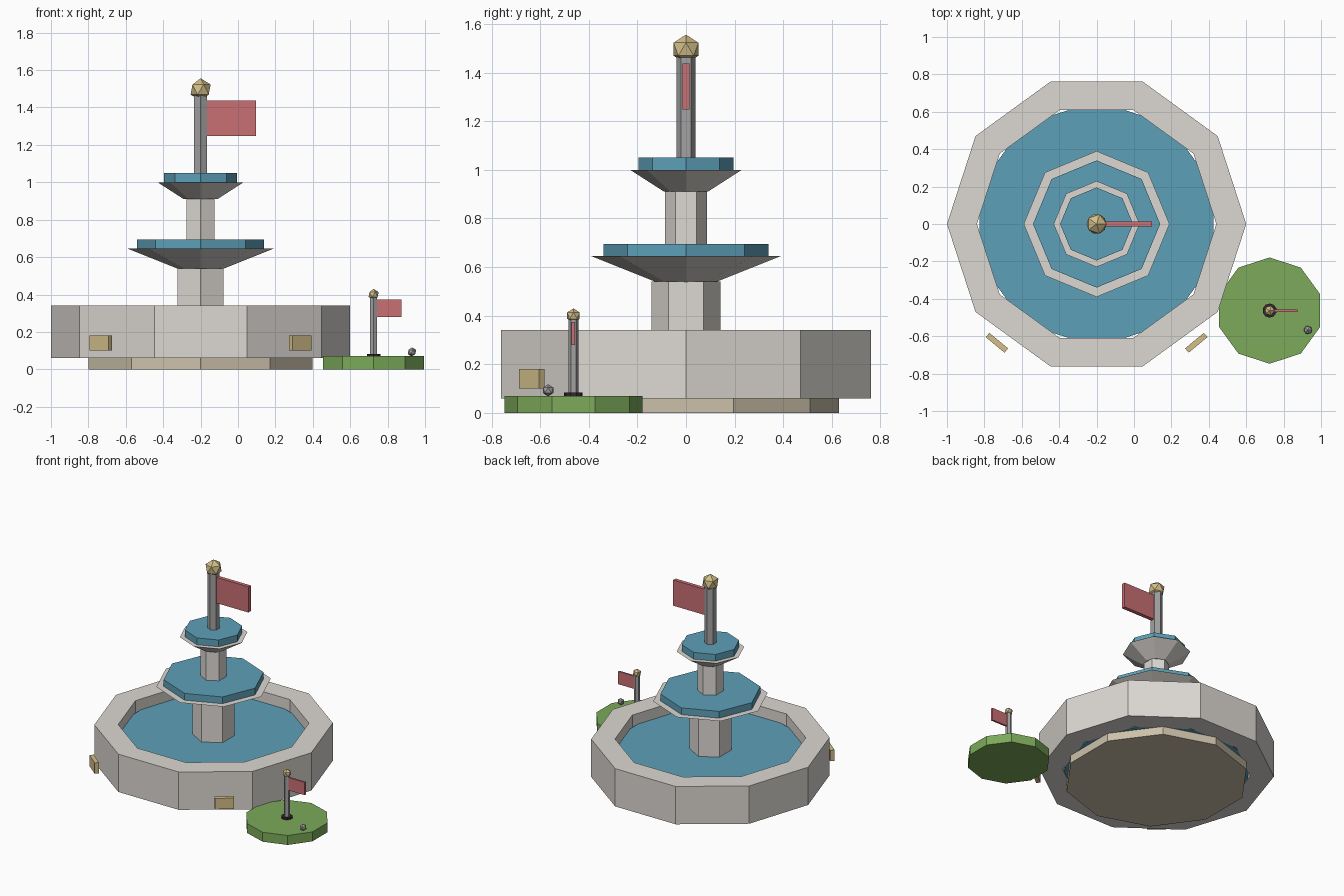
import bpy, bmesh
from math import radians, cos, sin, pi
from mathutils import Matrix

if "Cube" in bpy.data.objects:
    bpy.data.objects.remove(bpy.data.objects["Cube"])


def material(name, r, g, b):
    m = bpy.data.materials.new(name)
    m.diffuse_color = (r, g, b, 1)
    m.use_nodes = True
    m.node_tree.nodes["Principled BSDF"].inputs["Base Color"].default_value = m.diffuse_color
    return m


STONE = material("stone", 0.72, 0.69, 0.65)
SAND = material("sand", 0.60, 0.53, 0.40)
WATER = material("water", 0.11, 0.35, 0.48)
METAL = material("metal", 0.36, 0.36, 0.36)
GOLD = material("gold", 0.65, 0.52, 0.25)
RED = material("red", 0.58, 0.16, 0.17)
GRASS = material("grass", 0.20, 0.40, 0.10)
DARK = material("dark", 0.03, 0.02, 0.03)


def finish(name, bm, mat):
    bmesh.ops.recalc_face_normals(bm, faces=bm.faces)
    me = bpy.data.meshes.new(name)
    bm.to_mesh(me)
    bm.free()
    me.materials.append(mat)
    ob = bpy.data.objects.new(name, me)
    bpy.context.collection.objects.link(ob)
    return ob


def lathe(name, x, y, sides, profile, mat, start=90, closed=False):
    """Turn (radius, z) points into a solid, or a ring if closed."""
    bm = bmesh.new()
    loops = []
    for r, z in profile:
        angles = [radians(start) + 2 * pi * i / sides for i in range(sides)]
        loops.append([bm.verts.new((x + r * cos(a), y + r * sin(a), z)) for a in angles])
    pairs = list(zip(loops, loops[1:]))
    if closed:
        pairs.append((loops[-1], loops[0]))
    for lo, hi in pairs:
        for i in range(sides):
            j = (i + 1) % sides
            bm.faces.new((lo[i], lo[j], hi[j], hi[i]))
    if not closed:
        bm.faces.new(loops[0])
        bm.faces.new(loops[-1])
    return finish(name, bm, mat)


def prism(name, x, y, sides, r, z0, z1, mat, start=90):
    return lathe(name, x, y, sides, [(r, z0), (r, z1)], mat, start)


def box(name, centre, size, mat, turn=0):
    bm = bmesh.new()
    mtx = (Matrix.Translation(centre) @ Matrix.Rotation(radians(turn), 4, 'Z')
           @ Matrix.Diagonal((*size, 1)))
    bmesh.ops.create_cube(bm, size=1, matrix=mtx)
    return finish(name, bm, mat)


def ball(name, centre, r, mat):
    bm = bmesh.new()
    bmesh.ops.create_icosphere(bm, subdivisions=1, radius=r,
                               matrix=Matrix.Translation(centre))
    return finish(name, bm, mat)


# Fountain basin
CX = -0.2
prism("fountain_base", CX, 0, 10, 0.63, 0, 0.06, SAND)
lathe("basin_wall", CX, 0, 10,
      [(0.8, 0.06), (0.8, 0.34), (0.64, 0.34), (0.64, 0.06)], STONE, 0, True)
prism("basin_water", CX, 0, 10, 0.658, 0.063, 0.26, WATER)

# Pillars and bowls
prism("lower_pillar", CX, 0, 6, 0.142, 0.25, 0.54, STONE)
lathe("lower_bowl", CX, 0, 8, [(0.115, 0.535), (0.39, 0.645)], STONE)
prism("lower_bowl_water", CX, 0, 8, 0.34, 0.64, 0.695, WATER)
prism("upper_pillar", CX, 0, 6, 0.087, 0.69, 0.91, STONE)
lathe("upper_bowl", CX, 0, 8, [(0.09, 0.91), (0.23, 1.0)], STONE)
prism("upper_bowl_water", CX, 0, 8, 0.195, 0.995, 1.05, WATER)

# Tall flagpole
prism("tall_pole", CX, 0, 6, 0.04, 1.045, 1.48, METAL)
ball("tall_pole_finial", (CX, 0, 1.496), 0.06, GOLD)
box("tall_flag", (-0.036, 0, 1.343), (0.262, 0.028, 0.19), RED)

# Plaques in front of the basin
for side, label in ((-1, "left"), (1, "right")):
    box(label + "_plaque", (CX + side * 0.533, -0.635, 0.141),
        (0.13, 0.03, 0.08), GOLD, side * 39.5)

# Putting green with hole, flag and ball
GX, GY = 0.725, -0.463
prism("green", GX, GY, 10, 0.284, 0, 0.07, GRASS)
prism("green_cup", GX, GY, 10, 0.038, 0.065, 0.083, DARK)
prism("green_pole", GX, GY, 6, 0.021, 0.07, 0.39, METAL)
ball("green_pole_finial", (GX, GY, 0.4), 0.03, GOLD)
box("green_flag", (0.808, GY, 0.326), (0.134, 0.014, 0.094), RED)
ball("golf_ball", (0.93, -0.567, 0.093), 0.025, METAL)
